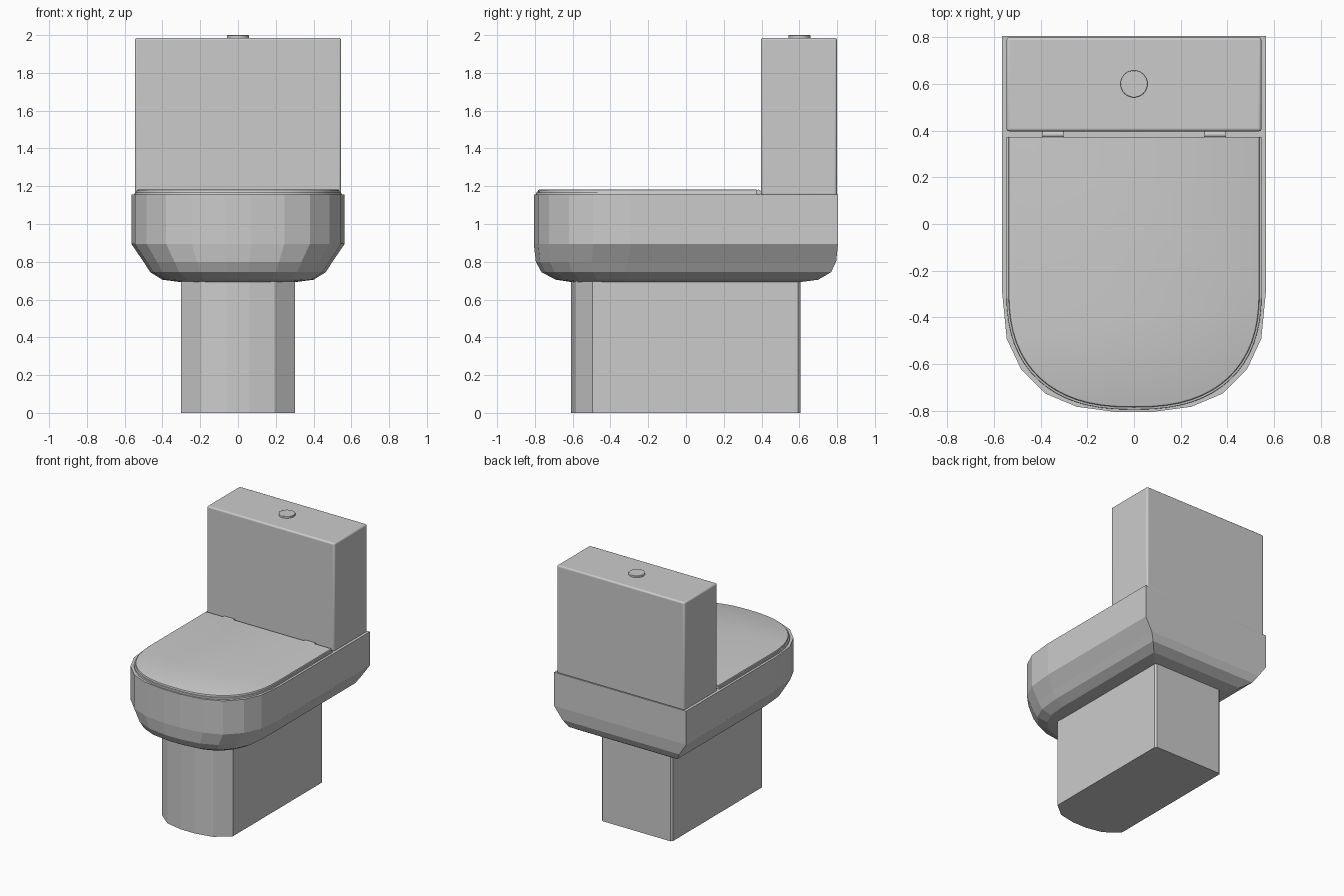
import bpy, bmesh, math

if "Cube" in bpy.data.objects:
    bpy.data.objects.remove(bpy.data.objects["Cube"])

# Rounded front as fractions of half-width and depth
BOWL_ARC = [(1, 0), (.965, .39), (.858, .64), (.673, .845), (.434, .955), (.124, 1)]
FOOT_ARC = [(1, 0), (.64, .77), (.2, 1)]
SMOOTH_ARC = [(math.cos(a) ** .82, math.sin(a) ** .82)
              for a in [i * math.pi / 32 for i in range(16)]] + [(0, 1)]


def outline(arc, w, front, start, back, chamfer=0):
    """D-shaped outline, square at the back."""
    right = [(w - chamfer, back)] if chamfer else []
    right += [(w, back - chamfer)]
    right += [(w * u, start + (front - start) * v) for u, v in arc]
    left = [(-x, y) for x, y in reversed(right) if x > 1e-5]
    return right + left


def loft(name, rings, smooth=None):
    """Skin a list of (outline, z) rings and cap both ends."""
    bm = bmesh.new()
    loops = [[bm.verts.new((x, y, z)) for x, y in pts] for pts, z in rings]
    n = len(loops[0])
    for a, b in zip(loops, loops[1:]):
        for i in range(n):
            j = (i + 1) % n
            bm.faces.new((a[i], a[j], b[j], b[i]))
    bm.faces.new(loops[0])
    bm.faces.new(loops[-1])
    bmesh.ops.recalc_face_normals(bm, faces=bm.faces)
    mesh = bpy.data.meshes.new(name)
    bm.to_mesh(mesh)
    bm.free()
    obj = bpy.data.objects.new(name, mesh)
    bpy.context.collection.objects.link(obj)
    if smooth:
        shade(obj, smooth)
    return obj


def shade(obj, degrees):
    bpy.ops.object.select_all(action='DESELECT')
    obj.select_set(True)
    bpy.context.view_layer.objects.active = obj
    bpy.ops.object.shade_smooth_by_angle(angle=math.radians(degrees))


def bevel(obj, width, segments):
    mod = obj.modifiers.new("Bevel", 'BEVEL')
    mod.width, mod.segments = width, segments


# Pedestal
foot = outline(FOOT_ARC, .303, -.61, -.495, .605, .012)
loft("pedestal", [(foot, 0), (foot, .70)])

# Bowl: half-width, front, arc start, back, height
bowl_rings = [(.30, -.60, -.33, .60, .692), (.40, -.69, -.33, .70, .705),
              (.465, -.765, -.32, .768, .745), (.50, -.795, -.31, .795, .80),
              (.565, -.806, -.29, .805, .895), (.565, -.806, -.29, .805, 1.155)]
loft("bowl", [(outline(BOWL_ARC, w, f, s, b), z) for w, f, s, b, z in bowl_rings])

# Seat ring and lid with softened rims
def plate(name, w, front, z0, z1, r):
    def ring(d):
        return outline(SMOOTH_ARC, w - d, front + d, -.28, .372)
    loft(name, [(ring(0), z0), (ring(0), z1 - r), (ring(r * .3), z1 - r * .3),
                (ring(r), z1)], 40)

plate("seat", .547, -.795, 1.15, 1.167, .003)
plate("lid", .538, -.785, 1.165, 1.182, .008)

# Cistern
bpy.ops.mesh.primitive_cube_add(size=1, location=(0, .598, 1.568))
tank = bpy.context.object
tank.name = "cistern"
tank.scale = (1.092, .402, .836)
bpy.ops.object.transform_apply(location=False, rotation=False, scale=True)
bevel(tank, .012, 3)
shade(tank, 35)

# Flush button
bpy.ops.mesh.primitive_cylinder_add(vertices=32, radius=.058, depth=.03, location=(0, .6, 1.985))
button = bpy.context.object
button.name = "flush_button"
bevel(button, .003, 2)
shade(button, 40)

# Lid hinges
for side, name in ((-1, "left_hinge"), (1, "right_hinge")):
    bpy.ops.mesh.primitive_cylinder_add(vertices=16, radius=.014, depth=.09,
                                        location=(side * .347, .384, 1.168),
                                        rotation=(0, math.pi / 2, 0))
    hinge = bpy.context.object
    hinge.name = name
    shade(hinge, 40)
